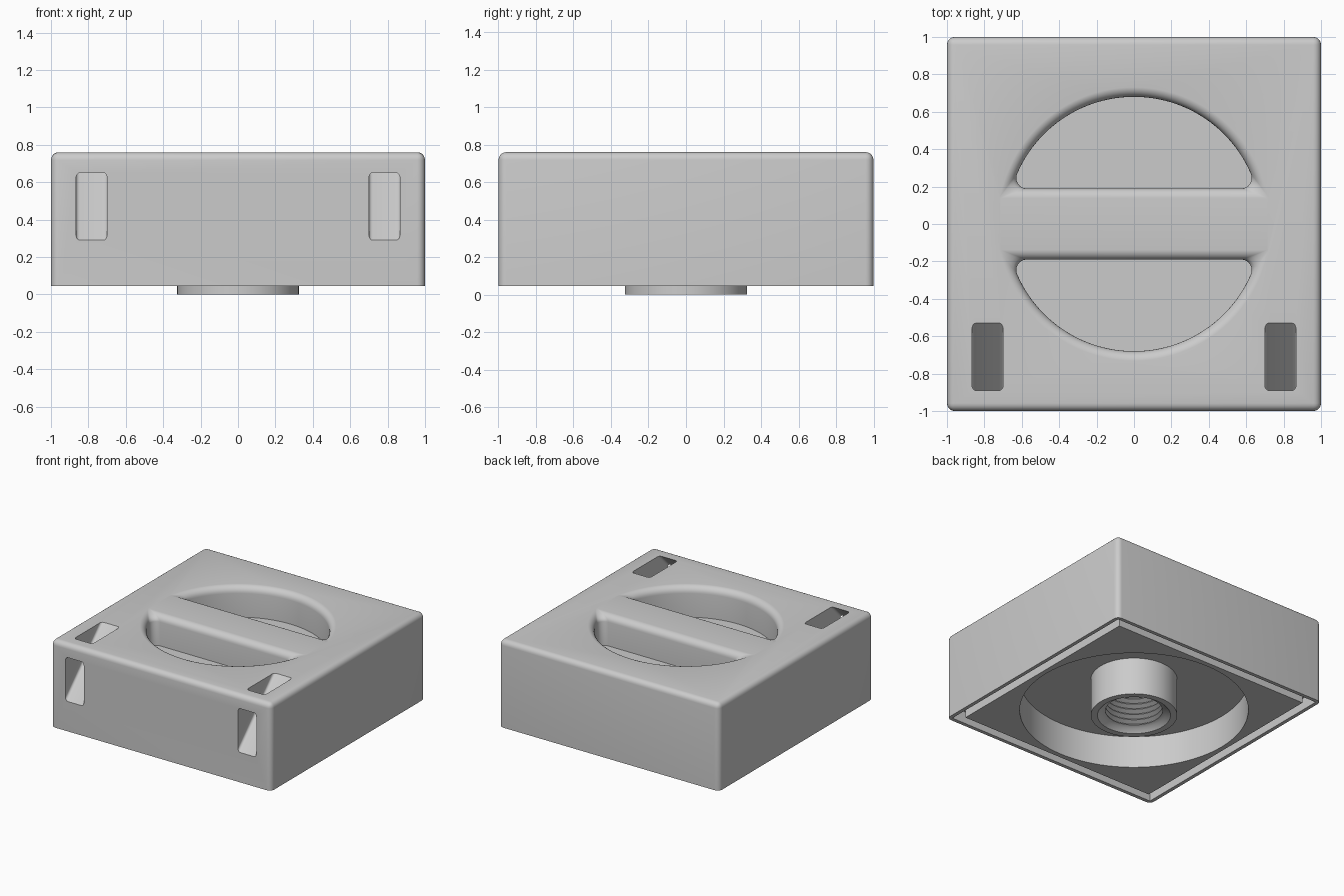
import bpy, bmesh, math
from mathutils import Matrix

if "Cube" in bpy.data.objects:
    bpy.data.objects.remove(bpy.data.objects["Cube"])

TOP, BASE = 0.76, 0.045

grey = bpy.data.materials.new("light grey")
grey.diffuse_color = (0.6, 0.6, 0.6, 1)
grey.use_nodes = True
grey.node_tree.nodes["Principled BSDF"].inputs["Base Color"].default_value = grey.diffuse_color


def to_object(name, bm):
    bmesh.ops.recalc_face_normals(bm, faces=bm.faces)
    mesh = bpy.data.meshes.new(name)
    bm.to_mesh(mesh)
    bm.free()
    obj = bpy.data.objects.new(name, mesh)
    bpy.context.collection.objects.link(obj)
    mesh.materials.append(grey)
    return obj


def box(name, x, y, z, bevel=0, pick=None, segments=5, turn=None):
    """Box between ranges; edges chosen by pick are rounded, then it is turned."""
    bm = bmesh.new()
    bmesh.ops.create_cube(bm, size=1)
    for v in bm.verts:
        v.co = [lo + (c + 0.5) * (hi - lo) for c, (lo, hi) in zip(v.co, (x, y, z))]
    if bevel:
        bmesh.ops.bevel(bm, geom=[e for e in bm.edges if pick(e)], offset=bevel,
                        segments=segments, profile=0.5, affect='EDGES')
    if turn:
        bm.transform(turn)
    return to_object(name, bm)


def loft(name, rings):
    """Capped skin through rings of equal point count."""
    bm = bmesh.new()
    loops = [[bm.verts.new(p) for p in ring] for ring in rings]
    n = len(loops[0])
    for a, b in zip(loops, loops[1:]):
        for i in range(n):
            j = (i + 1) % n
            bm.faces.new((a[i], a[j], b[j], b[i]))
    bm.faces.new(loops[0])
    bm.faces.new(loops[-1])
    return to_object(name, bm)


def lathe(name, profile, n=64):
    return loft(name, [[(r * math.cos(math.tau * i / n), r * math.sin(math.tau * i / n), z)
                        for i in range(n)] for r, z in profile])


def boolean(target, tool, operation='DIFFERENCE'):
    mod = target.modifiers.new("cut", 'BOOLEAN')
    mod.object, mod.operation, mod.solver = tool, operation, 'EXACT'
    bpy.context.view_layer.objects.active = target
    bpy.ops.object.modifier_apply(modifier=mod.name)
    bpy.data.objects.remove(tool)


def half_round(e, z, side):
    """Half-disc outline grown by e; its corners sharpen as it grows."""
    R, a, r = 0.68 + e, 0.19 - e, max(0.056 - e, 0.0005)
    cx = math.sqrt((R - r) ** 2 - (a + r) ** 2)
    th = math.atan2(a + r, cx)
    right = []
    for i in range(9):                              # small corner
        t = -math.pi / 2 + (th + math.pi / 2) * i / 8
        right.append((cx + r * math.cos(t), a + r + r * math.sin(t)))
    for i in range(1, 25):                          # large arc up to the middle
        t = th + (math.pi / 2 - th) * i / 24
        right.append((R * math.cos(t), R * math.sin(t)))
    pts = right + [(-x, y) for x, y in reversed(right[:-1])]
    return [(x, side * y, z) for x, y in pts]


# Square body with rounded top and upright edges
body = box("body", (-1, 1), (-1, 1), (BASE, TOP), 0.042,
           lambda e: max(v.co.z for v in e.verts) > 0.5)

# Round well underneath with a central boss
boolean(body, lathe("well", [(0.86, -0.1), (0.86, 0.31)], 96))
boolean(body, lathe("boss", [(0.325, 0), (0.325, 0.36)]), 'UNION')

# Threaded hole in the boss
thread = [(0.285, -0.01), (0.275, 0.0), (0.245, 0.03)]
for k in range(9):
    z = 0.04 + 0.045 * k
    thread += [(0.215, z), (0.215, z + 0.006), (0.25, z + 0.022), (0.25, z + 0.028)]
thread += [(0.215, 0.45), (0.215, 0.47)]
boolean(body, lathe("threaded_hole", thread))

# Narrow groove around the underside, leaving a thin skirt
groove = box("groove", (-0.97, 0.97), (-0.97, 0.97), (-0.1, BASE + 0.1))
boolean(groove, box("groove_core", (-0.9, 0.9), (-0.9, 0.9), (-0.2, 0.4)))
boolean(body, groove)

# Finger pockets either side of the grip bar, with rounded lips
LIP = 0.055
for side in (1, -1):
    rings = [half_round(0, TOP - 0.25, side)]
    for i in range(7):
        t = math.pi / 2 * i / 6
        rings.append(half_round(LIP * (1 - math.cos(t)),
                                TOP - LIP + (LIP + 0.0005) * math.sin(t), side))
    rings.append(half_round(LIP, TOP + 0.1, side))
    boolean(body, loft("pocket", rings))

# Slanted strap slots through the top and front faces
half = 0.18 / math.sqrt(2)
for side in (1, -1):
    turn = Matrix.Translation((side * 0.783, -0.855, 0.615)) @ Matrix.Rotation(math.pi / 4, 4, 'X')
    slot = box("strap_slot", (-0.083, 0.083), (-0.8, 0.8), (-half, half), 0.02,
               lambda e: abs(e.verts[0].co.y - e.verts[1].co.y) > 1, 4, turn)
    boolean(body, slot)

# Smooth the rounded areas and keep the edges crisp
body.select_set(True)
bpy.context.view_layer.objects.active = body
bpy.ops.object.shade_smooth_by_angle(angle=math.radians(35))
